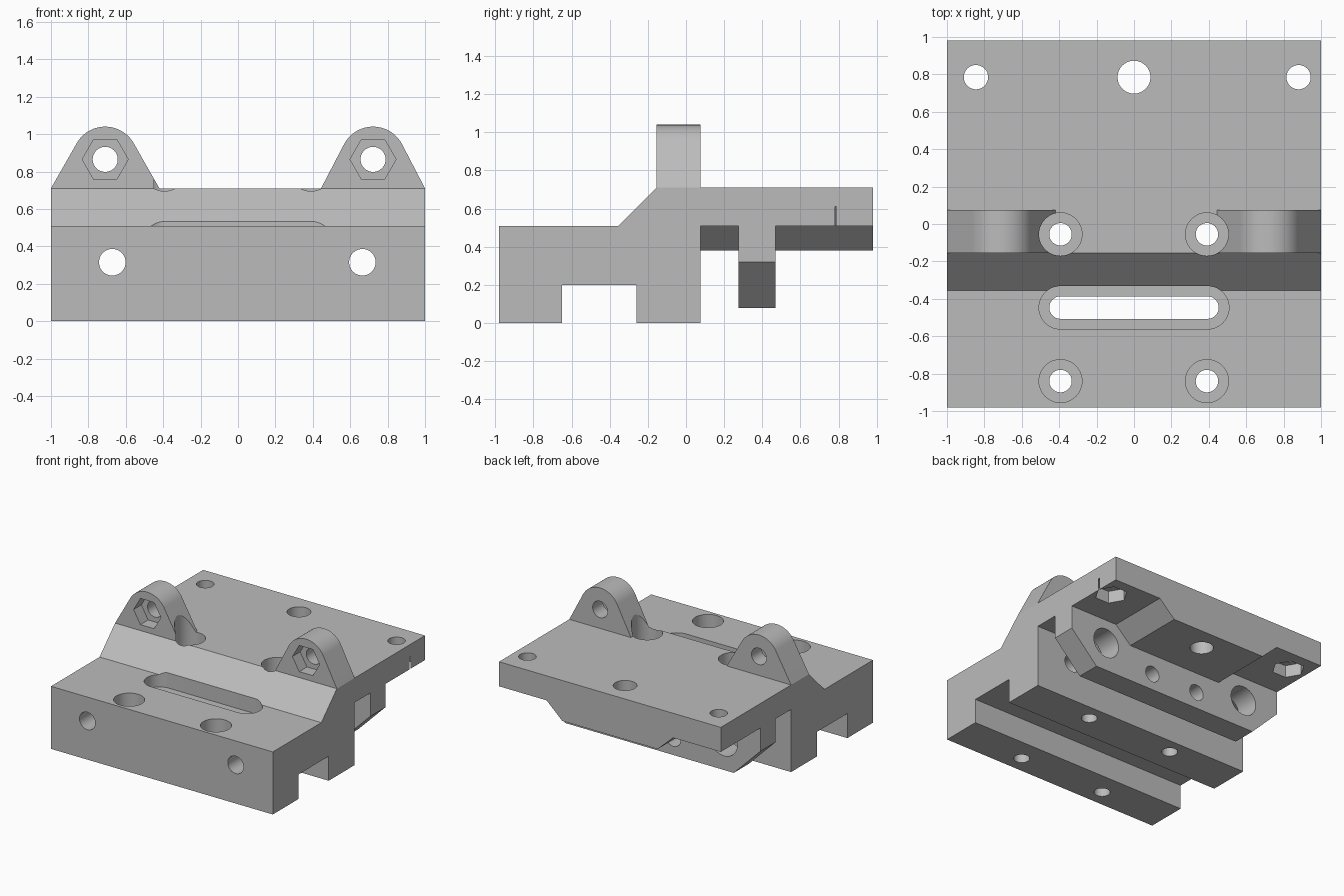
import bpy, bmesh, math
from mathutils import Vector, Matrix

old = bpy.data.objects.get("Cube")
if old:
    bpy.data.objects.remove(old, do_unlink=True)

GREY = (0.5, 0.5, 0.5, 1)
mat = bpy.data.materials.new("plain grey")
mat.use_nodes = True
mat.diffuse_color = GREY
mat.node_tree.nodes["Principled BSDF"].inputs["Base Color"].default_value = GREY


def prism(name, points, axis, start, end):
    """Extrude a 2D outline along an axis; x takes (y, z), y takes (x, z), z takes (x, y)."""
    place = {"x": lambda a, b: (start, a, b),
             "y": lambda a, b: (a, start, b),
             "z": lambda a, b: (a, b, start)}[axis]
    bm = bmesh.new()
    face = bm.faces.new([bm.verts.new(place(a, b)) for a, b in points])
    step = Vector([end - start if axis == k else 0 for k in "xyz"])
    new = bmesh.ops.extrude_face_region(bm, geom=[face])["geom"]
    bmesh.ops.translate(bm, vec=step, verts=[v for v in new if isinstance(v, bmesh.types.BMVert)])
    bmesh.ops.recalc_face_normals(bm, faces=bm.faces)
    mesh = bpy.data.meshes.new(name)
    bm.to_mesh(mesh)
    bm.free()
    mesh.materials.append(mat)
    obj = bpy.data.objects.new(name, mesh)
    bpy.context.collection.objects.link(obj)
    return obj


def arc(cx, cy, r, a0, a1, n):
    return [(cx + r * math.cos(a0 + (a1 - a0) * i / n),
             cy + r * math.sin(a0 + (a1 - a0) * i / n)) for i in range(n + 1)]


def circle(cx, cy, r, n=48):
    return arc(cx, cy, r, 0, math.tau, n)[:-1]


def slot(half, cy, r):
    q = math.pi / 2
    return arc(half, cy, r, -q, q, 24) + arc(-half, cy, r, q, 3 * q, 24)


def combine(target, other, operation):
    other.hide_render = True
    mod = target.modifiers.new(operation.lower(), "BOOLEAN")
    mod.operation = operation
    mod.solver = "EXACT"
    mod.object = other
    bpy.context.view_layer.objects.active = target
    bpy.ops.object.modifier_apply(modifier=mod.name)
    bpy.data.objects.remove(other, do_unlink=True)


def cut(points, axis, start, end):
    combine(body, prism("cutter", points, axis, start, end), "DIFFERENCE")


# Channelled base, ramp and rear plate
body = prism("mounting_block", [
    (-.98, 0), (-.65, 0), (-.65, .2), (-.26, .2), (-.26, 0), (.075, 0), (.075, .51),
    (.98, .51), (.98, .71), (-.155, .71), (-.355, .51), (-.98, .51)], "x", -1, 1)

# Thickened middle under the plate
middle = [(-.43, .38), (.43, .38), (.57, .51), (.57, .6), (-.57, .6), (-.57, .51)]
combine(body, prism("plate_rib", middle, "y", 0, .98), "UNION")

# Hanging crossbar with chamfered lower corners
bar = [(-.76, .08), (.76, .08), (1, .32), (1, .6), (-1, .6), (-1, .32)]
combine(body, prism("crossbar", bar, "y", .275, .47), "UNION")

# Rounded lugs with sides tangent to the top arc
LUG_Z, LUG_R = .865, .175
lugs = (-.71, .722)
for cx in lugs:
    half = 1 - abs(cx)
    rise = LUG_Z - .71
    slope = math.atan2(rise, half) + math.asin(LUG_R / math.hypot(half, rise))
    a = math.pi / 2 - slope
    outline = [(cx - half, .6), (cx + half, .6), (cx + half, .71)]
    outline += arc(cx, LUG_Z, LUG_R, a, math.pi - a, 32) + [(cx - half, .71)]
    combine(body, prism("lug", outline, "y", -.155, .075), "UNION")

# Lug pin holes with hexagonal nut pockets in front
for cx in lugs:
    cut(circle(cx, LUG_Z, .067), "y", -.3, .2)
    cut(circle(cx, LUG_Z, .123, 6), "y", -.3, -.055)

# Counterbored vertical holes and slot
for cx in (-.393, .39):
    for cy, floor in ((-.055, .41), (-.84, .31)):
        cut(circle(cx, cy, .06), "z", -.1, 1.2)
        cut(circle(cx, cy, .115), "z", floor, 1.2)
cut(slot(.393, -.447, .06), "z", .1, .9)
cut(slot(.393, -.447, .115), "z", .41, .9)

# Long rod holes, with wider bores through the crossbar
for cx in (-.672, .665):
    cut(circle(cx, .315, .071), "y", -1.1, .2)
    cut(circle(cx, .315, .12), "y", .25, .5)

# Small crossbar holes
for cx in (-.215, .215):
    cut(circle(cx, .215, .065), "y", .2, .6)

# Rear plate holes with nut pockets underneath
cut(circle(0, .785, .088), "z", .2, .9)
for cx in (-.845, .88):
    cut(circle(cx, .785, .065), "z", .4, .9)
    cut(circle(cx, .785, .123, 6), "z", .4, .61)

# Smooth the round surfaces, keep edges sharp
bpy.ops.object.select_all(action="DESELECT")
body.select_set(True)
bpy.context.view_layer.objects.active = body
bpy.ops.object.shade_smooth_by_angle(angle=math.radians(25))
